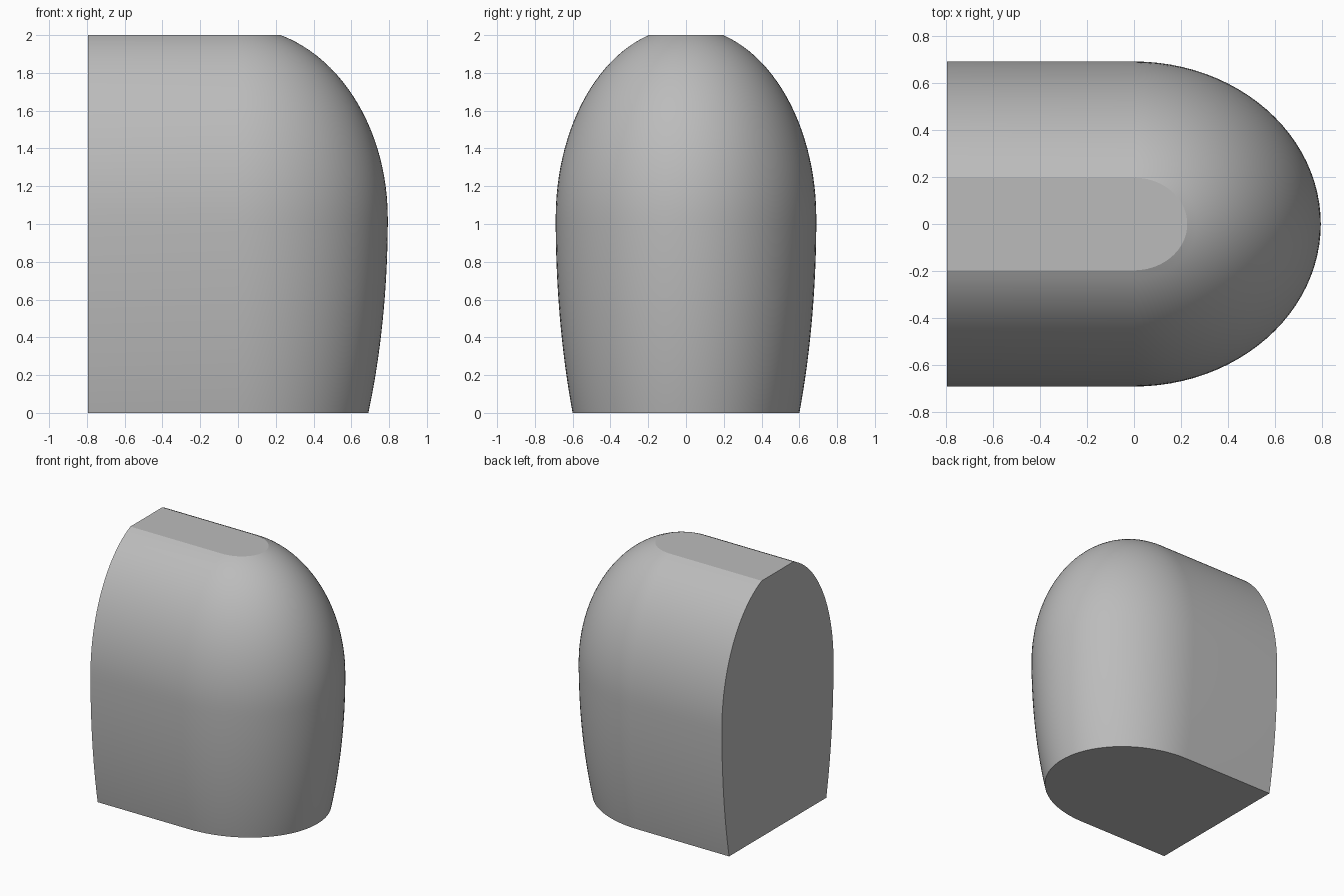
import bpy
import bmesh
import math

# Remove the default cube
cube = bpy.data.objects.get("Cube")
if cube:
    bpy.data.objects.remove(cube, do_unlink=True)

HALF_LENGTH = 0.793
HALF_WIDTH = 0.69
HEIGHT = 2.0
BULGE_Z = 1.03
TOP_RATIO, BASE_RATIO = 0.285, 0.87
LEVELS, ARC_STEPS = 24, 48

# Plain grey surface
grey = bpy.data.materials.new("plain_grey")
grey.use_nodes = True
colour = (0.5, 0.5, 0.5, 1.0)
grey.diffuse_color = colour
grey.node_tree.nodes["Principled BSDF"].inputs["Base Color"].default_value = colour


def profile():
    """Width ratio and height pairs: shallow flare below, domed arc above."""
    low = math.acos(BASE_RATIO)
    high = math.acos(TOP_RATIO)
    for i in range(LEVELS):
        a = low * (1 - i / LEVELS)
        yield math.cos(a), BULGE_Z * (1 - math.sin(a) / math.sin(low))
    for i in range(LEVELS + 1):
        a = high * i / LEVELS
        yield math.cos(a), BULGE_Z + (HEIGHT - BULGE_Z) * math.sin(a) / math.sin(high)


def outline(bm, ratio, z):
    """One U-shaped ring: flat end, straight sides and elliptical nose."""
    angles = [math.pi * (i / ARC_STEPS - 0.5) for i in range(ARC_STEPS + 1)]
    nose = [(HALF_LENGTH * ratio * math.cos(a), HALF_WIDTH * ratio * math.sin(a))
            for a in angles]
    ends = [(-HALF_LENGTH, -HALF_WIDTH * ratio), (-HALF_LENGTH, HALF_WIDTH * ratio)]
    return [bm.verts.new((x, y, z)) for x, y in [ends[0], *nose, ends[1]]]


# Domed body: stacked rings joined by side walls
bm = bmesh.new()
rings = [outline(bm, r, z) for r, z in profile()]
for lower, upper in zip(rings, rings[1:]):
    for i in range(len(lower) - 1):
        bm.faces.new((lower[i], lower[i + 1], upper[i + 1], upper[i]))

# Flat base, top and cut end
bm.faces.new(reversed(rings[0]))
bm.faces.new(rings[-1])
bm.faces.new([r[0] for r in rings] + [r[-1] for r in reversed(rings)])
bmesh.ops.recalc_face_normals(bm, faces=bm.faces[:])

mesh = bpy.data.meshes.new("domed_body")
bm.to_mesh(mesh)
bm.free()
mesh.materials.append(grey)
body = bpy.data.objects.new("domed_body", mesh)
bpy.context.collection.objects.link(body)

# Smooth walls with crisp borders
bpy.context.view_layer.objects.active = body
body.select_set(True)
bpy.ops.object.shade_smooth_by_angle(angle=math.radians(15))
